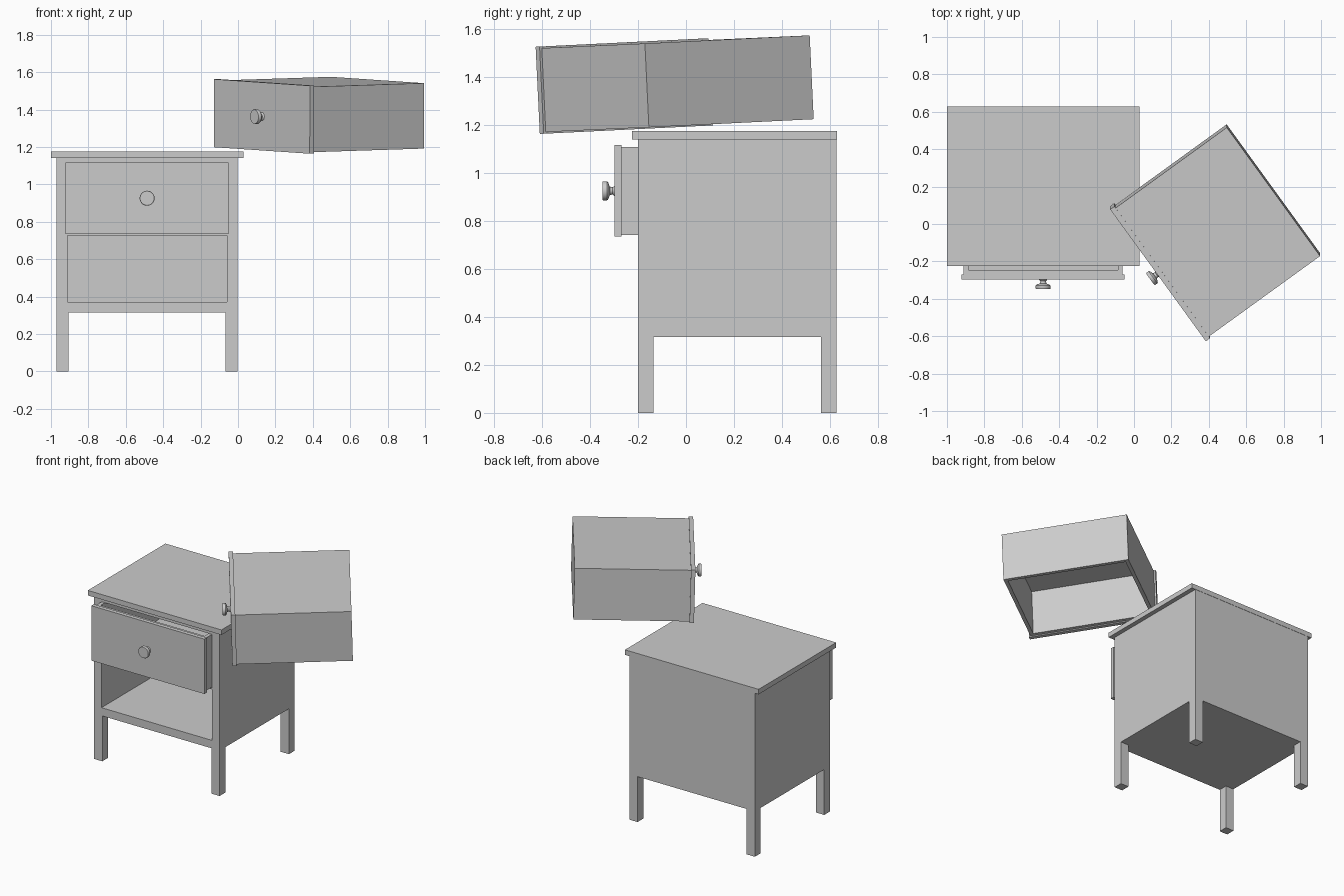
import bpy, bmesh
from math import tau
from mathutils import Matrix, Vector

old = bpy.data.objects.get("Cube")
if old:
    bpy.data.objects.remove(old, do_unlink=True)

grey = bpy.data.materials.new("light_grey")
grey.use_nodes = True
grey.diffuse_color = (0.6, 0.6, 0.6, 1)
grey.node_tree.nodes["Principled BSDF"].inputs["Base Color"].default_value = (0.6, 0.6, 0.6, 1)


def make_object(name, bm):
    bmesh.ops.recalc_face_normals(bm, faces=bm.faces)
    mesh = bpy.data.meshes.new(name)
    bm.to_mesh(mesh)
    bm.free()
    mesh.materials.append(grey)
    obj = bpy.data.objects.new(name, mesh)
    bpy.context.collection.objects.link(obj)
    return obj


def box(name, lo, hi):
    """Axis-aligned box between two corners."""
    lo, hi = Vector(lo), Vector(hi)
    bm = bmesh.new()
    place = Matrix.Translation((lo + hi) / 2) @ Matrix.Diagonal((*(hi - lo), 1))
    bmesh.ops.create_cube(bm, size=1, matrix=place)
    return make_object(name, bm)


def carve(obj, *cutters):
    """Subtract boxes from an object and discard them."""
    for lo, hi in cutters:
        cutter = box("cutter", lo, hi)
        cutter.hide_render = True
        mod = obj.modifiers.new("carve", "BOOLEAN")
        mod.operation = "DIFFERENCE"
        mod.solver = "EXACT"
        mod.object = cutter
        bpy.context.view_layer.objects.active = obj
        bpy.ops.object.modifier_apply(modifier=mod.name)
        bpy.data.objects.remove(cutter, do_unlink=True)


def knob(name):
    """Turned knob pointing to -y, its foot on y = 0."""
    profile = [(0, -0.05), (0.038, -0.05), (0.04, -0.046), (0.04, -0.032),
               (0.036, -0.027), (0.018, -0.02), (0.015, -0.008), (0.022, 0)]
    bm = bmesh.new()
    verts = [bm.verts.new((r, y, 0)) for r, y in profile]
    edges = [bm.edges.new(pair) for pair in zip(verts, verts[1:])]
    bmesh.ops.spin(bm, geom=verts + edges, cent=(0, 0, 0), axis=(0, 1, 0),
                   angle=tau, steps=32)
    bmesh.ops.remove_doubles(bm, verts=bm.verts, dist=0.0001)
    obj = make_object(name, bm)
    bpy.ops.object.select_all(action="DESELECT")
    obj.select_set(True)
    bpy.context.view_layer.objects.active = obj
    bpy.ops.object.shade_smooth_by_angle()
    return obj


def drawer(prefix, half_height, matrix):
    """Drawer whose origin is the middle of its front face."""
    panel, depth, wall, half_width = 0.028, 0.762, 0.025, 0.425
    h = half_height - 0.007
    tray = box(prefix + "_tray", (-half_width, panel, -h), (half_width, depth, h))
    carve(tray, ((wall - half_width, panel + wall, wall - h),
                 (half_width - wall, depth - wall, h + 1)))
    front = box(prefix + "_front", (-half_width - 0.011, 0, -half_height),
                (half_width + 0.011, panel, half_height))
    for obj in (tray, front, knob(prefix + "_knob")):
        obj.matrix_world = matrix


# Cabinet: one block with two drawer bays, raised on four corner legs
mid, half, leg = -0.486, 0.484, 0.064
left, right, front, back = mid - half, mid + half, -0.2, 0.627
inner = half - 0.058
carcass = box("cabinet", (left, front, 0), (right, back, 1.14))
carve(carcass,
      ((mid - inner, front - 1, 0.372), (mid + inner, back - 0.06, 0.727)),
      ((mid - inner, front - 1, 0.738), (mid + inner, back - 0.06, 1.11)),
      ((left + leg, front - 1, -1), (right - leg, back + 1, 0.316)),
      ((left - 1, front + leg, -1), (right + 1, back - leg, 0.316)))

# Overhanging top board
box("top_board", (-1, -0.225, 1.14), (0.03, 0.629, 1.175))

# Upper drawer, pulled slightly open
drawer("upper_drawer", 0.191, Matrix.Translation((mid, -0.298, 0.926)))

# Loose drawer, floating upside down beside the cabinet
across = Vector((-0.515, 0.71, 0.035)).normalized()
inward = Vector((0.62, 0.445, 0.02))
inward = (inward - across * inward.dot(across)).normalized()
down = across.cross(inward)
turn = Matrix((across, inward, down)).transposed().to_4x4()
drawer("loose_drawer", 0.182, Matrix.Translation((0.128, -0.266, 1.363)) @ turn)
